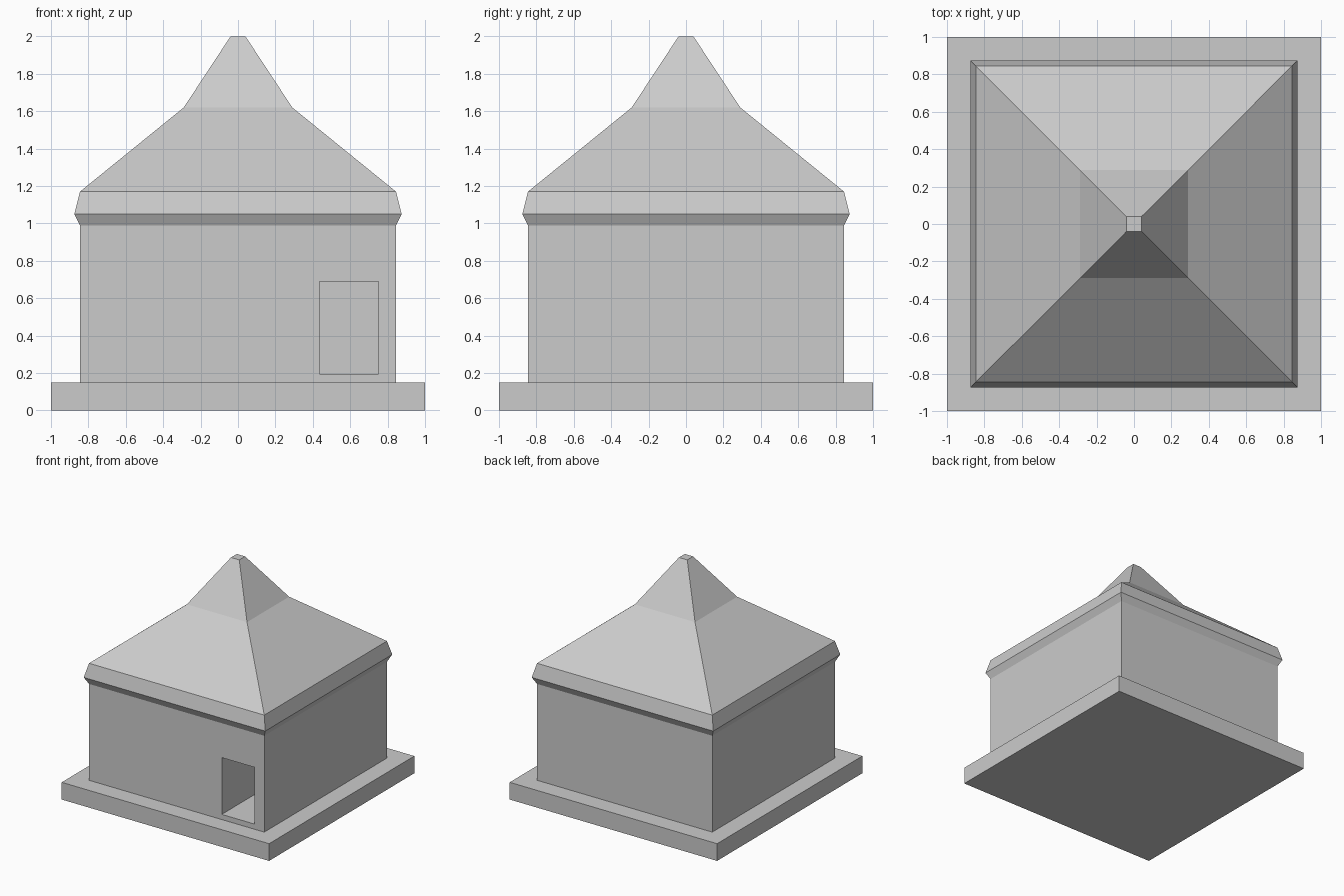
import bpy, bmesh

if "Cube" in bpy.data.objects:
    bpy.data.objects.remove(bpy.data.objects["Cube"])

WALL = 0.845      # half width of the walls
DOOR_DEPTH = 0.6


def bridge(bm, a, b):
    """Join two four-corner loops with quads."""
    return [bm.faces.new((a[i], a[(i + 1) % 4], b[(i + 1) % 4], b[i])) for i in range(4)]


def square_loft(name, profile, cap_bottom=False, cap_top=False, edit=None):
    """Stack square rings given as (half width, height)."""
    bm = bmesh.new()
    rings = [[bm.verts.new((x * r, y * r, z)) for x, y in ((-1, -1), (1, -1), (1, 1), (-1, 1))]
             for r, z in profile]
    for a, b in zip(rings, rings[1:]):
        bridge(bm, a, b)
    if cap_bottom:
        bm.faces.new(rings[0][::-1])
    if cap_top:
        bm.faces.new(rings[-1])
    if edit:
        edit(bm)
    mesh = bpy.data.meshes.new(name)
    bm.to_mesh(mesh)
    bm.free()
    obj = bpy.data.objects.new(name, mesh)
    bpy.context.collection.objects.link(obj)
    return obj


def cut_doorway(bm):
    """Replace the plain front wall with a framed, recessed doorway."""
    front = min(bm.faces, key=lambda f: f.calc_center_median().y)
    outer = list(front.verts)
    bm.faces.remove(front)
    corners = ((0.435, 0.195), (0.75, 0.195), (0.75, 0.69), (0.435, 0.69))
    opening, back = [[bm.verts.new((x, y, z)) for x, z in corners]
                     for y in (-WALL, -WALL + DOOR_DEPTH)]
    bridge(bm, outer, opening)
    bridge(bm, opening, back)
    bm.faces.new(back)


# Square plinth, open under the walls
square_loft("plinth", [(1, 0), (1, 0.15), (WALL, 0.15)], cap_bottom=True)

# Walls with the doorway near the front right corner
square_loft("walls", [(WALL, 0.15), (WALL, 0.99)], edit=cut_doorway)

# Two-pitch roof with bevelled eaves and a small flat tip
square_loft("roof", [(WALL, 0.99), (0.875, 1.05), (WALL, 1.17), (0.29, 1.62), (0.04, 2.0)],
            cap_top=True)
